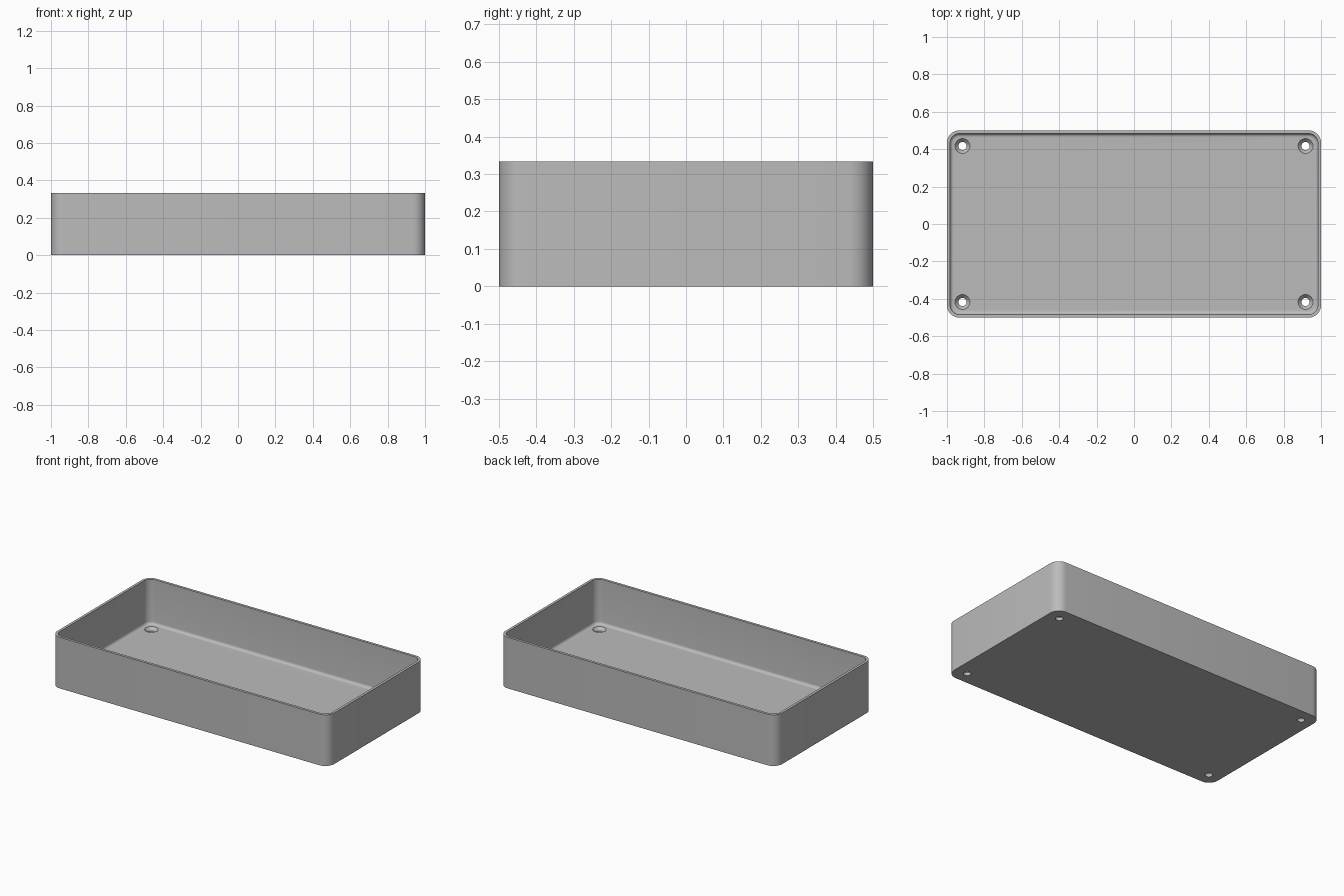
import bpy, bmesh, math

cube = bpy.data.objects.get("Cube")
if cube:
    bpy.data.objects.remove(cube, do_unlink=True)

grey = bpy.data.materials.new("plain_grey")
grey.use_nodes = True
colour = (0.5, 0.5, 0.5, 1)
grey.diffuse_color = colour
grey.node_tree.nodes["Principled BSDF"].inputs["Base Color"].default_value = colour

HEIGHT, FLOOR, WALL, FILLET, CORNER, STEPS = 0.333, 0.04, 0.017, 0.018, 0.065, 8


def rounded_loop(bm, inset, z):
    """Ring of vertices round a rectangle with rounded corners."""
    r = CORNER - inset
    ring = []
    for q, (sx, sy) in enumerate(((1, 1), (-1, 1), (-1, -1), (1, -1))):
        for i in range(STEPS + 1):
            a = math.pi / 2 * (q + i / STEPS)
            ring.append(bm.verts.new((sx * (1 - CORNER) + r * math.cos(a),
                                      sy * (0.5 - CORNER) + r * math.sin(a), z)))
    return ring


def make_object(name, bm):
    bmesh.ops.recalc_face_normals(bm, faces=bm.faces[:])
    mesh = bpy.data.meshes.new(name)
    bm.to_mesh(mesh)
    bm.free()
    mesh.materials.append(grey)
    obj = bpy.data.objects.new(name, mesh)
    bpy.context.collection.objects.link(obj)
    return obj


# Tray: outer wall, rim, inner wall, filleted floor edge
profile = [(0, 0), (0, HEIGHT), (WALL, HEIGHT)]
for i in range(7):
    a = math.pi / 2 * i / 6
    profile.append((WALL + FILLET * (1 - math.cos(a)), FLOOR + FILLET * (1 - math.sin(a))))
bm = bmesh.new()
rings = [rounded_loop(bm, d, z) for d, z in profile]
for low, high in zip(rings, rings[1:]):
    for i in range(len(low)):
        j = (i + 1) % len(low)
        bm.faces.new((low[i], low[j], high[j], high[i]))
bm.faces.new(rings[0])
bm.faces.new(rings[-1])
tray = make_object("open_tray", bm)

# Countersunk screw holes in the corners
SIDES = 32
bm = bmesh.new()
for x in (-0.917, 0.917):
    for y in (-0.417, 0.417):
        levels = [[bm.verts.new((x + r * math.cos(math.tau * i / SIDES),
                                 y + r * math.sin(math.tau * i / SIDES), z))
                   for i in range(SIDES)]
                  for r, z in ((0.022, -0.05), (0.022, 0.02), (0.04, FLOOR), (0.04, 0.1))]
        for a, b in zip(levels, levels[1:]):
            for i in range(SIDES):
                j = (i + 1) % SIDES
                bm.faces.new((a[i], a[j], b[j], b[i]))
        bm.faces.new(levels[0])
        bm.faces.new(levels[-1])
cutter = make_object("screw_hole_cutter", bm)
cutter.hide_render = True
cutter.hide_viewport = True

cut = tray.modifiers.new("screw_holes", 'BOOLEAN')
cut.operation = 'DIFFERENCE'
cut.solver = 'EXACT'
cut.object = cutter

bpy.context.view_layer.objects.active = tray
tray.select_set(True)
bpy.ops.object.modifier_apply(modifier=cut.name)
bpy.data.objects.remove(cutter, do_unlink=True)
bpy.ops.object.shade_smooth_by_angle(angle=math.radians(30))
